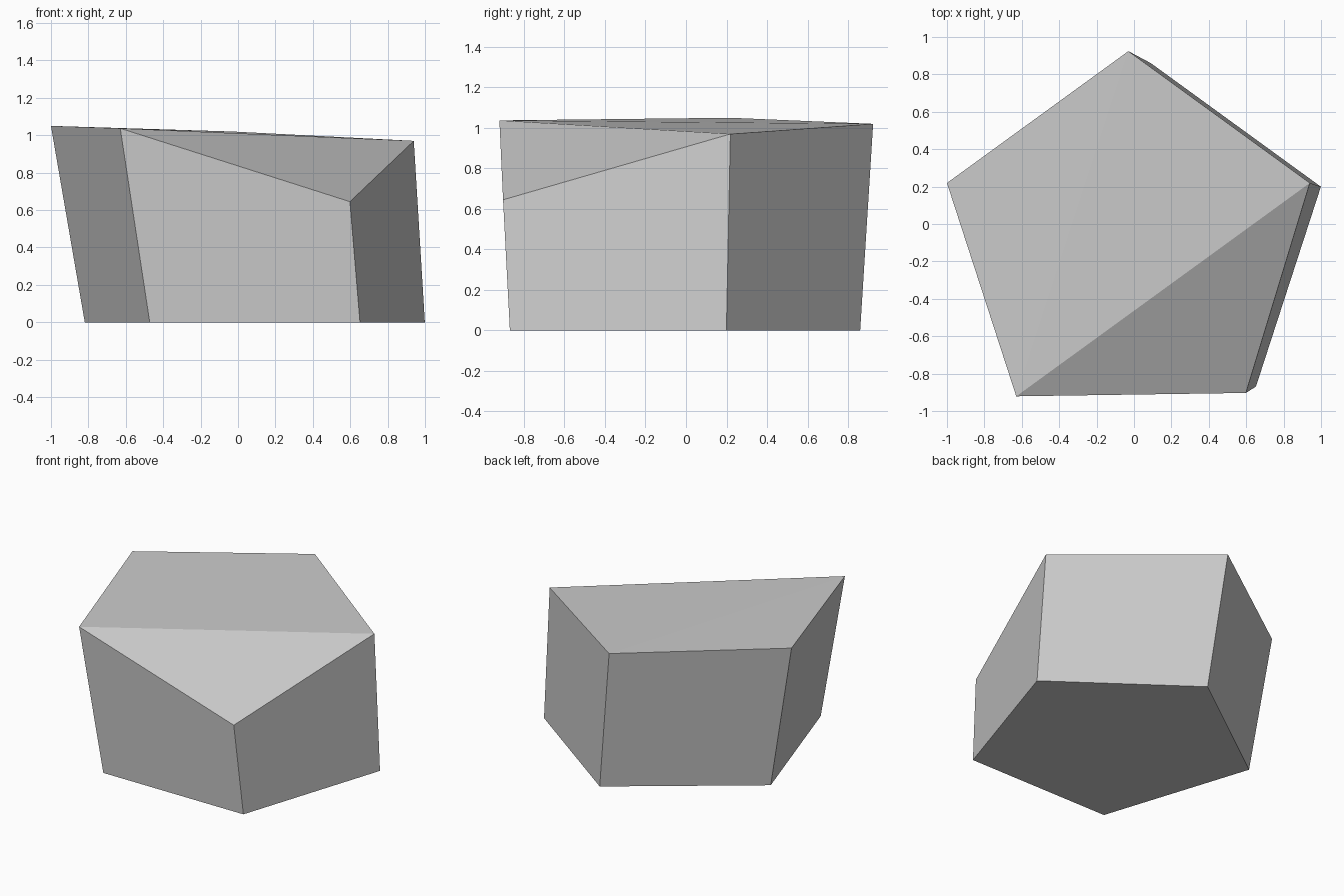
import bpy
import bmesh
from math import cos, sin, tau
from mathutils import Vector

cube = bpy.data.objects.get("Cube")
if cube:
    bpy.data.objects.remove(cube, do_unlink=True)

stone = bpy.data.materials.new("light_grey_stone")
stone.use_nodes = True
colour = (0.6, 0.6, 0.6, 1)
stone.diffuse_color = colour
stone.node_tree.nodes["Principled BSDF"].inputs["Base Color"].default_value = colour


def pentagon(centre_x, radius, heights):
    """Counter-clockwise corners, starting at the back."""
    points = []
    for i, z in enumerate(heights):
        angle = tau * (i / 5 + 0.25)
        points.append(Vector((centre_x + radius * cos(angle),
                              -0.096 + radius * sin(angle), z)))
    return points


# Leaning five-sided block: back, right, front right, front left, left corners
base = pentagon(0.09, 0.956, [0] * 5)
rim = pentagon(-0.03, 1.02, [1.02, 1.05, 1.037, 0.99, 0.97])

# Lower the front left corner along its edge for the chipped face
rim[3] = base[3].lerp(rim[3], 0.645 / rim[3].z)

bm = bmesh.new()
low = [bm.verts.new(p) for p in base]
top = [bm.verts.new(p) for p in rim]
bm.faces.new(low[::-1])
for i in range(5):
    j = (i + 1) % 5
    bm.faces.new((low[i], low[j], top[j], top[i]))

# Top slab and the chipped corner
bm.faces.new((top[0], top[1], top[2]))
bm.faces.new((top[0], top[2], top[4]))
bm.faces.new((top[2], top[3], top[4]))
bmesh.ops.recalc_face_normals(bm, faces=bm.faces)

mesh = bpy.data.meshes.new("rock_block")
bm.to_mesh(mesh)
bm.free()
mesh.materials.append(stone)
rock = bpy.data.objects.new("rock_block", mesh)
bpy.context.collection.objects.link(rock)
